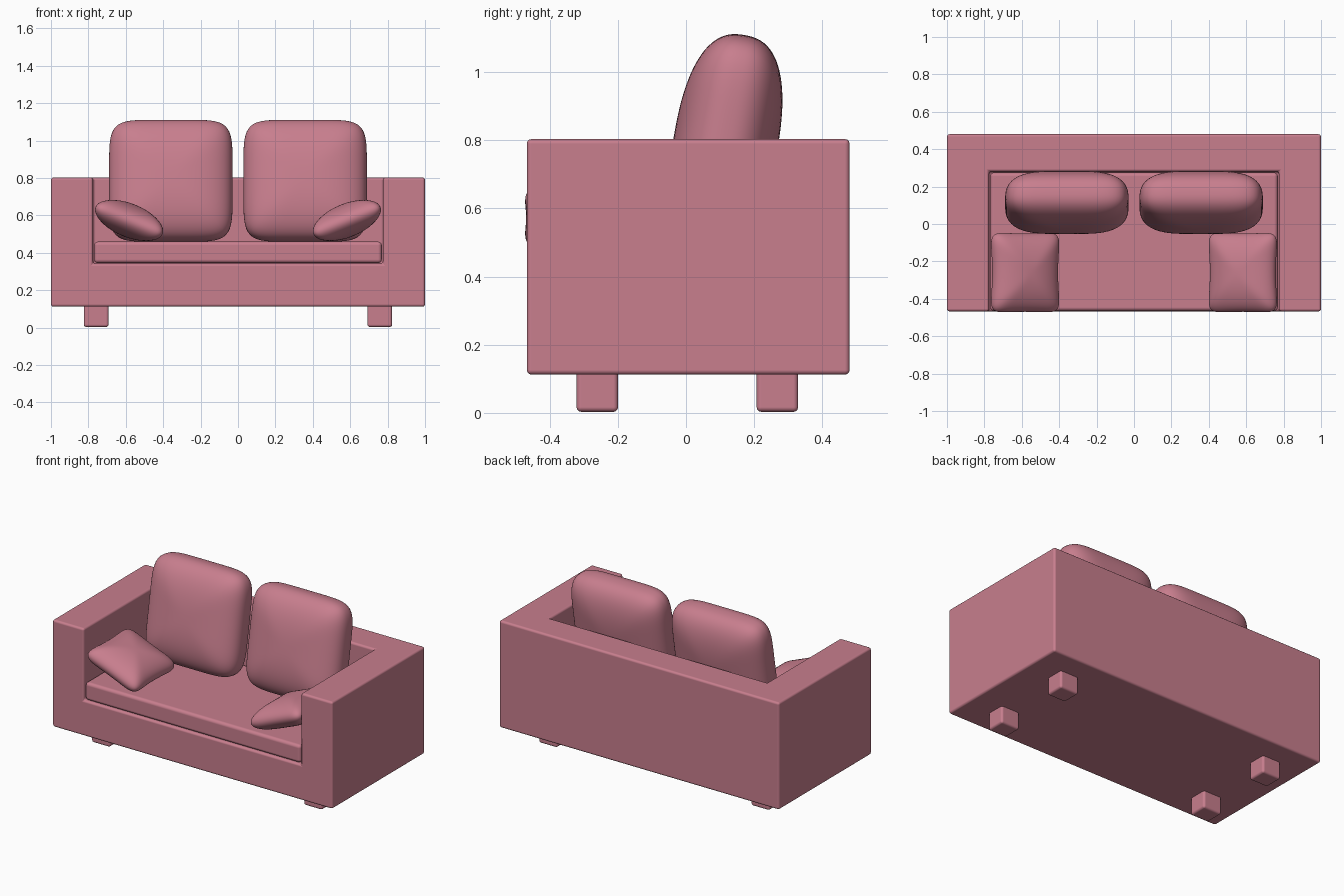
import bpy, bmesh, math
from mathutils import Matrix, Vector

if "Cube" in bpy.data.objects:
    bpy.data.objects.remove(bpy.data.objects["Cube"])

fabric = bpy.data.materials.new("rose fabric")
fabric.diffuse_color = (0.578, 0.209, 0.270, 1)
fabric.use_nodes = True
fabric.node_tree.nodes["Principled BSDF"].inputs["Base Color"].default_value = fabric.diffuse_color


def make(name, bm):
    me = bpy.data.meshes.new(name)
    bmesh.ops.recalc_face_normals(bm, faces=bm.faces)
    bm.to_mesh(me)
    bm.free()
    me.materials.append(fabric)
    for p in me.polygons:
        p.use_smooth = True
    ob = bpy.data.objects.new(name, me)
    bpy.context.collection.objects.link(ob)
    return ob


def box(name, lo, hi):
    lo, hi = Vector(lo), Vector(hi)
    bm = bmesh.new()
    bmesh.ops.create_cube(bm, size=1)
    for v in bm.verts:
        v.co = (lo + hi) / 2 + v.co * (hi - lo)
    return make(name, bm)


def soften(ob, width):
    b = ob.modifiers.new("soft edges", 'BEVEL')
    b.width = width
    b.segments = 3
    b.limit_method = 'ANGLE'
    b.harden_normals = True


def cushion(name, half, loc, rot, square, puff, pinch):
    """Rounded pillow, thickness along local z; pinch draws the sides inward."""
    bm = bmesh.new()
    bmesh.ops.create_cube(bm, size=2)
    bmesh.ops.subdivide_edges(bm, edges=bm.edges[:], cuts=23, use_grid_fill=True)
    for v in bm.verts:
        x, y, z = v.co
        r = (abs(x) ** square + abs(y) ** square) ** (1 / square)
        s = (r ** puff + abs(z) ** puff) ** (-1 / puff)
        x, y, z = x * s, y * s, z * s
        v.co = (half[0] * x * (1 - pinch * (1 - y * y)),
                half[1] * y * (1 - 0.5 * pinch * (1 - x * x)),
                half[2] * z)
    bm.transform(Matrix.Translation(loc) @ rot)
    return make(name, bm)


# Body: one block with the seating space cut out of it
body = box("sofa_body", (-1, -0.467, 0.112), (1, 0.48, 0.803))
cutter = box("seat_space_cutter", (-0.775, -0.7, 0.342), (0.775, 0.28, 1.0))
cutter.hide_render = True
cut = body.modifiers.new("seat space", 'BOOLEAN')
cut.operation = 'DIFFERENCE'
cut.solver = 'EXACT'
cut.object = cutter
bpy.context.view_layer.objects.active = body
bpy.ops.object.modifier_apply(modifier=cut.name)
bpy.data.objects.remove(cutter)
for p in body.data.polygons:
    p.use_smooth = True
soften(body, 0.014)

# Seat cushion
soften(box("seat_cushion", (-0.769, -0.465, 0.345), (0.769, 0.275, 0.46)), 0.02)

for side, label in ((-1, "left"), (1, "right")):
    # Legs
    for yc, end in ((-0.26, "front"), (0.268, "back")):
        x = 0.758 * side
        leg = box(f"{end}_{label}_leg", (x - 0.066, yc - 0.061, 0.003), (x + 0.066, yc + 0.061, 0.13))
        soften(leg, 0.014)
    # Leaning back cushion
    cushion(f"{label}_back_cushion", (0.33, 0.328, 0.153), (0.359 * side, 0.115, 0.785),
            Matrix.Rotation(math.radians(80), 4, 'X'), 6, 2.5, 0)
    # Throw pillow resting against the arm
    cushion(f"{label}_throw_pillow", (0.205, 0.219, 0.09), (0.582 * side, -0.26, 0.573),
            Matrix.Rotation(math.radians(-22 * side), 4, 'Y'), 7, 2.0, 0.09)
